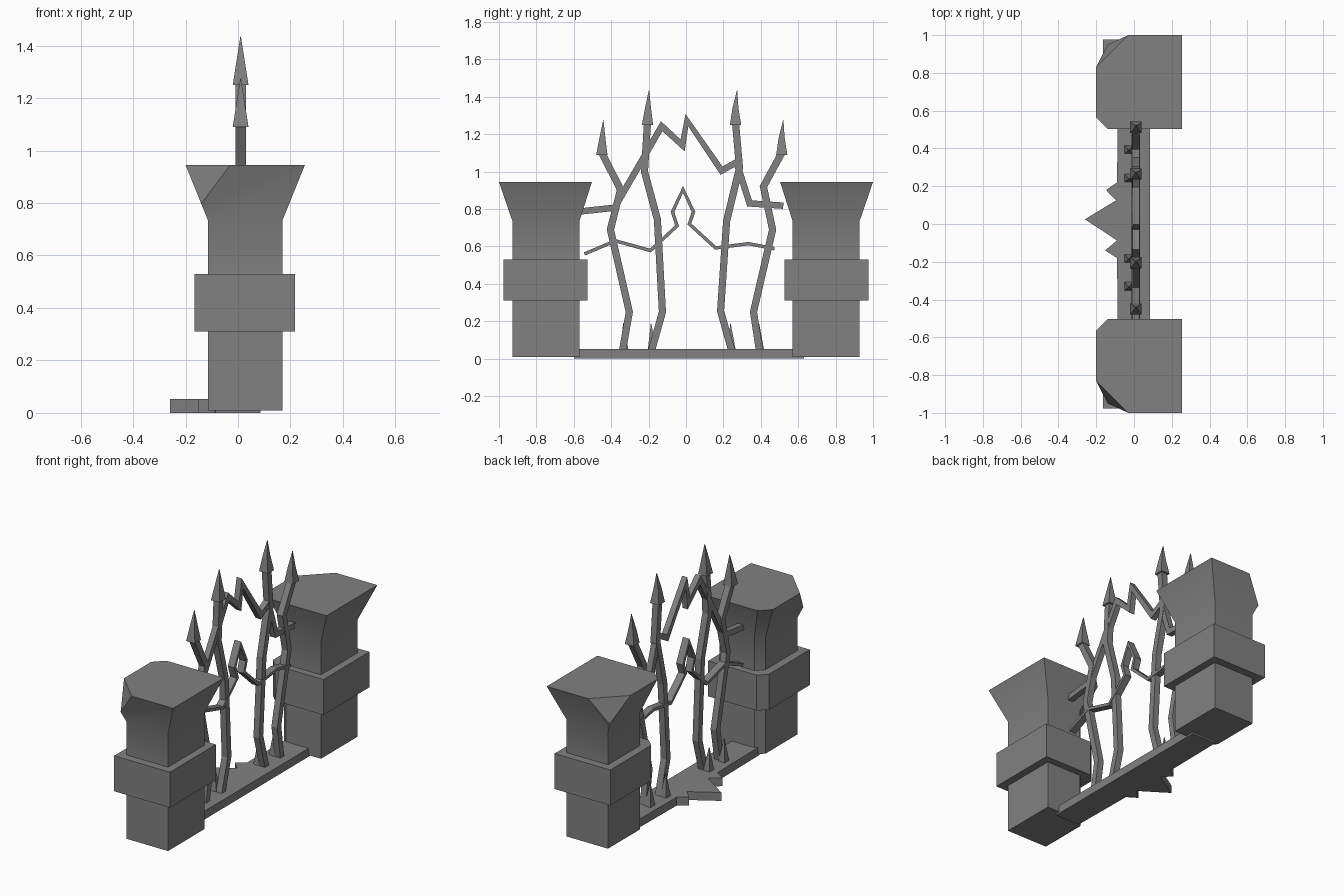
import bpy
import bmesh
from math import radians
from mathutils import Vector

if "Cube" in bpy.data.objects:
    bpy.data.objects.remove(bpy.data.objects["Cube"])

GREY = (0.22, 0.22, 0.22, 1)
stone = bpy.data.materials.new("plain grey")
stone.use_nodes = True
stone.diffuse_color = GREY
stone.node_tree.nodes["Principled BSDF"].inputs["Base Color"].default_value = GREY
BAR_X = 0.01


def finish(bm, name, smooth=False):
    bmesh.ops.recalc_face_normals(bm, faces=bm.faces[:])
    mesh = bpy.data.meshes.new(name)
    bm.to_mesh(mesh)
    bm.free()
    mesh.materials.append(stone)
    ob = bpy.data.objects.new(name, mesh)
    bpy.context.collection.objects.link(ob)
    if smooth:
        bpy.ops.object.select_all(action='DESELECT')
        ob.select_set(True)
        bpy.context.view_layer.objects.active = ob
        bpy.ops.object.shade_smooth_by_angle(angle=radians(30))
    return ob


def loft(bm, rings):
    """Skin a stack of closed rings and cap both ends."""
    loops = [[bm.verts.new(p) for p in ring] for ring in rings]
    for a, b in zip(loops, loops[1:]):
        n = len(a)
        for i in range(n):
            bm.faces.new((a[i], a[(i + 1) % n], b[(i + 1) % n], b[i]))
    bm.faces.new(loops[0])
    bm.faces.new(loops[-1])


def pillar(side, name):
    def ring(x0, x1, inner, outer, chamfer, z):
        pts = [(x0 + chamfer, inner), (x1, inner), (x1, outer),
               (x0, outer), (x0, inner + chamfer)]
        return [(x, side * y, z) for x, y in pts]

    def shaft(z):
        return ring(-0.115, 0.17, 0.57, 0.928, 0.045, z)

    def band(z):
        return ring(-0.165, 0.217, 0.527, 0.977, 0.05, z)

    bm = bmesh.new()
    loft(bm, [shaft(0.01), shaft(0.31), band(0.31), band(0.53), shaft(0.53),
              shaft(0.735), ring(-0.2, 0.255, 0.503, 1.0, 0.062, 0.945)])
    # broken-off outer corner of the flared top
    a = Vector((-0.03, side, 0.945))
    b = Vector((-0.2, side * 0.83, 0.945))
    c = Vector((-0.14, side * 0.95, 0.795))
    normal = (b - a).cross(c - a)
    if normal.x > 0:
        normal.negate()
    bmesh.ops.bisect_plane(bm, geom=bm.verts[:] + bm.edges[:] + bm.faces[:],
                           plane_co=a, plane_no=normal, clear_outer=True)
    bmesh.ops.holes_fill(bm, edges=[e for e in bm.edges if e.is_boundary])
    finish(bm, name, True)


def bar(name, path, width, depth):
    """Mitred rectangular bar along a (y, z) path."""
    pts = [Vector(p) for p in path]
    rings = []
    for i, p in enumerate(pts):
        d0 = (p - pts[i - 1]).normalized() if i else None
        d1 = (pts[i + 1] - p).normalized() if i < len(pts) - 1 else d0
        d0 = d0 or d1
        n0, n1 = Vector((-d0.y, d0.x)), Vector((-d1.y, d1.x))
        m = (n0 + n1).normalized()
        off = m * (width / 2) * min(2.0, 1 / max(m.dot(n0), 0.1))
        l, r = p + off, p - off
        x0, x1 = BAR_X - depth / 2, BAR_X + depth / 2
        rings.append([(x0, *l), (x1, *l), (x1, *r), (x0, *r)])
    bm = bmesh.new()
    loft(bm, rings)
    finish(bm, name)


def spike(name, x, levels):
    """Square spike; each level is (y, z, half width)."""
    bm = bmesh.new()
    loft(bm, [[(x + sx * h, y + sy * h, z) for sx, sy in
               ((-1, -1), (1, -1), (1, 1), (-1, 1))] for y, z, h in levels])
    finish(bm, name)


# Pillars
pillar(-1, "front_pillar")
pillar(1, "back_pillar")

# Ground sill with jagged shards on one side
sill = [(0.085, -0.6), (0.085, 0.63), (-0.085, 0.63), (-0.09, 0.22),
        (-0.148, 0.18), (-0.095, 0.125), (-0.26, 0.025), (-0.09, -0.087),
        (-0.153, -0.14), (-0.09, -0.18), (-0.085, -0.6)]
bm = bmesh.new()
loft(bm, [[(x, y, z) for x, y in sill] for z in (0, 0.052)])
finish(bm, "ground_sill")

# Crooked uprights with spear heads
uprights = {
    "front_outer": [(-0.34, 0.04), (-0.303, 0.25), (-0.404, 0.69), (-0.35, 0.905), (-0.45, 1.1)],
    "front_inner": [(-0.185, 0.04), (-0.126, 0.25), (-0.153, 0.745), (-0.222, 1.0), (-0.206, 1.26)],
    "back_inner": [(0.245, 0.04), (0.185, 0.255), (0.217, 0.735), (0.286, 1.02), (0.265, 1.26)],
    "back_outer": [(0.393, 0.04), (0.361, 0.25), (0.463, 0.69), (0.414, 0.92), (0.512, 1.1)],
}
for label, path in uprights.items():
    bar(label + "_upright", path, 0.038, 0.04)
    y, z = path[-1]
    lean = 0.01 if label.startswith("front") else -0.002
    spike(label + "_spear_head", BAR_X,
          [(y, z - 0.01, 0.03), (y + lean * 0.3, z + 0.08, 0.016),
           (y + 0.008, z + 0.175, 0.001)])

# Small thorns at the feet of the uprights
for i, y in enumerate((-0.33, -0.182, 0.243, 0.395)):
    spike("foot_thorn_%d" % (i + 1), -0.028,
          [(y, 0.05, 0.022), (y - 0.005, 0.19, 0.001)])

# Upper and lower crooked rails
bar("upper_rail",
    [(-0.565, 0.787), (-0.382, 0.807), (-0.13, 1.243), (-0.018, 1.14),
     (0.005, 1.275), (0.19, 1.005), (0.27, 1.05), (0.34, 0.83), (0.52, 0.818)],
    0.034, 0.036)
bar("lower_rail",
    [(-0.543, 0.56), (-0.377, 0.63), (-0.19, 0.578), (-0.048, 0.71),
     (-0.072, 0.785), (-0.016, 0.905), (0.04, 0.785), (0.018, 0.72),
     (0.158, 0.592), (0.334, 0.615), (0.473, 0.588)],
    0.018, 0.045)
